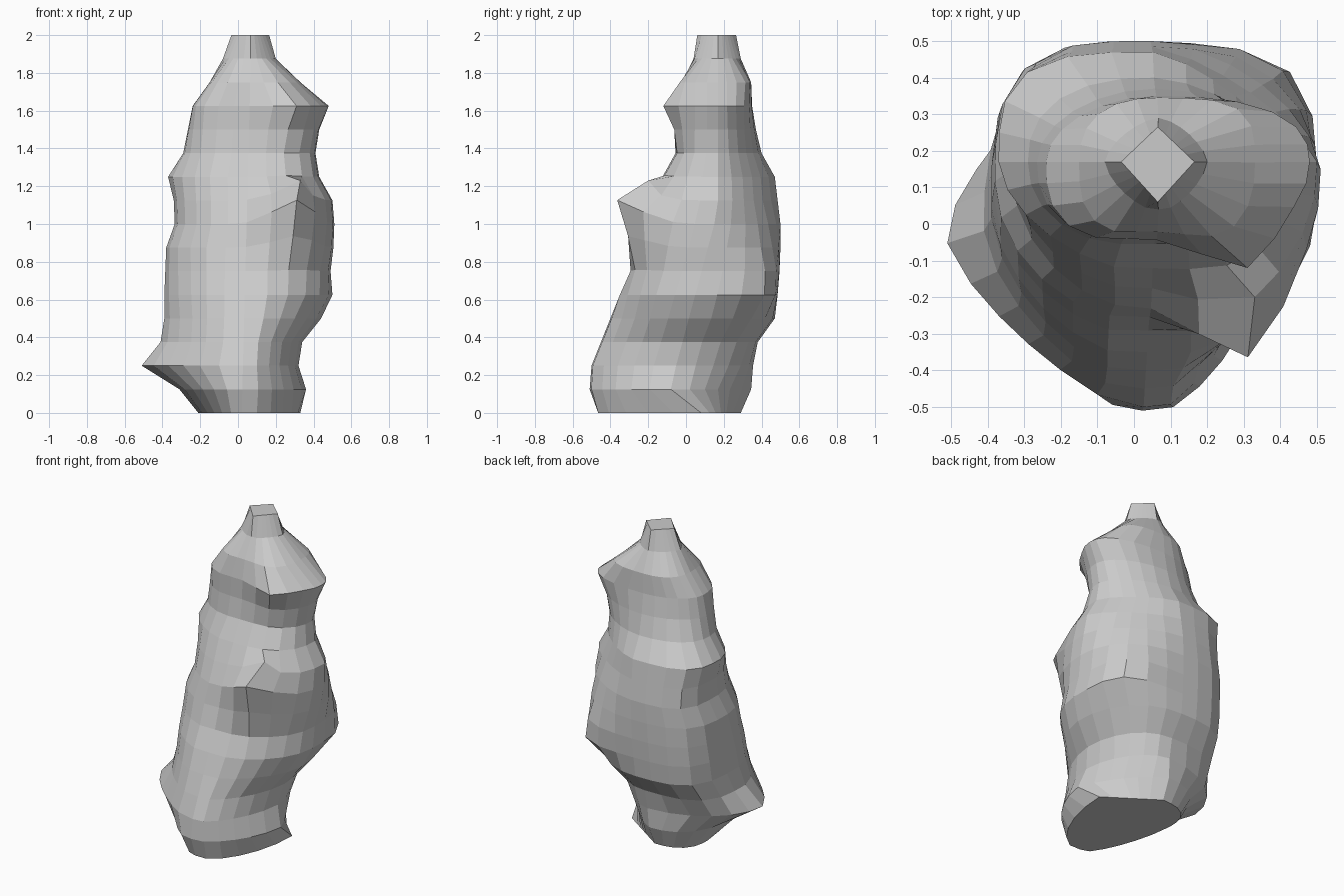
import bpy, bmesh
from math import sin, cos, pi, exp
from mathutils import Vector

if "Cube" in bpy.data.objects:
    bpy.data.objects.remove(bpy.data.objects["Cube"])

STEP, SIDES = 0.125, 24
# one row per layer, bottom to top: left, right, front, back extents,
# then corner roundness front-left, front-right, back-left, back-right
LAYERS = [
    (-.21, .33, -.465, .29, 1.5, 1.9, 2.6, 1.0),
    (-.31, .36, -.51, .345, 1.5, 1.6, 2.5, 1.3),
    (-.51, .32, -.50, .355, 1.3, 1.65, 1.9, 1.8),
    (-.41, .34, -.45, .38, 1.5, 1.65, 3.4, 2.1),
    (-.39, .44, -.40, .47, 1.6, 1.65, 3.4, 2.2),
    (-.39, .50, -.35, .485, 1.7, 1.9, 3.4, 4.0),
    (-.385, .49, -.29, .495, 1.8, 2.1, 3.3, 3.4),
    (-.38, .505, -.25, .50, 1.9, 2.3, 3.2, 2.2),
    (-.335, .51, -.22, .50, 1.9, 2.5, 3.6, 1.65),
    (-.34, .50, -.17, .485, 1.9, 2.5, 3.6, 1.35),
    (-.37, .43, -.12, .47, 1.7, 2.5, 3.4, 1.35),
    (-.29, .41, -.055, .40, 2.2, 2.5, 2.4, 1.6),
    (-.265, .43, -.04, .37, 2.5, 2.5, 1.9, 1.9),
    (-.24, .48, -.04, .35, 3.0, 2.2, 1.9, 2.5),
    (-.15, .33, -.02, .345, 3.2, 2.4, 2.4, 3.6),
    (-.08, .20, .04, .29, 1.5, 1.5, 1.5, 1.5),
    (-.035, .165, .06, .265, 1.0, 1.0, 1.0, 1.0),
]
# lumps pulled out of the surface: tip position and reach
LUMPS = [
    ((.31, -.365, 1.125), .15),   # arm
    ((.33, -.20, 1.23), .08),     # top of the arm
    ((.31, -.12, 1.625), .12),    # shoulder
]


def ring(bm, z, row):
    left, right, front, back, n_fl, n_fr, n_bl, n_br = row
    cx = 0.02 + 0.025 * z if z < 1.9 else 0.065
    cy = max(-.08, min(.17, -.12 + .27 * z)) if z > 0 else .08
    verts = []
    for i in range(SIDES):
        a = 2 * pi * i / SIDES
        c, s = cos(a), sin(a)
        if s >= 0:
            n = n_br if c >= 0 else n_bl
        else:
            n = n_fr if c >= 0 else n_fl
        rx = right - cx if c >= 0 else cx - left
        ry = back - cy if s >= 0 else cy - front
        k = (abs(c) ** n + abs(s) ** n) ** (-1 / n)
        y = cy + s * k * ry
        if s < 0 and z < 1.9:            # slightly flattened front ridge
            y = max(cy + s * k * ry * 1.05, front)
        verts.append(bm.verts.new((cx + c * k * rx, y, z)))
    return verts


# lumpy body, lofted layer by layer
bm = bmesh.new()
rings = [ring(bm, i * STEP, row) for i, row in enumerate(LAYERS)]
for lo, hi in zip(rings, rings[1:]):
    for i in range(SIDES):
        j = (i + 1) % SIDES
        bm.faces.new((lo[i], lo[j], hi[j], hi[i]))
bm.faces.new(rings[0][::-1])
bm.faces.new(rings[-1])

# arm and shoulder lumps, with soft falloff around the tip
for tip, reach in LUMPS:
    tip = Vector(tip)
    root = min(bm.verts, key=lambda w: (w.co - tip).length).co.copy()
    move = tip - root
    for v in bm.verts:
        v.co += move * exp(-((v.co - root).length / reach) ** 2)

bmesh.ops.recalc_face_normals(bm, faces=bm.faces[:])
mesh = bpy.data.meshes.new("lumpy_body")
bm.to_mesh(mesh)
bm.free()
bpy.context.collection.objects.link(bpy.data.objects.new("lumpy_body", mesh))
